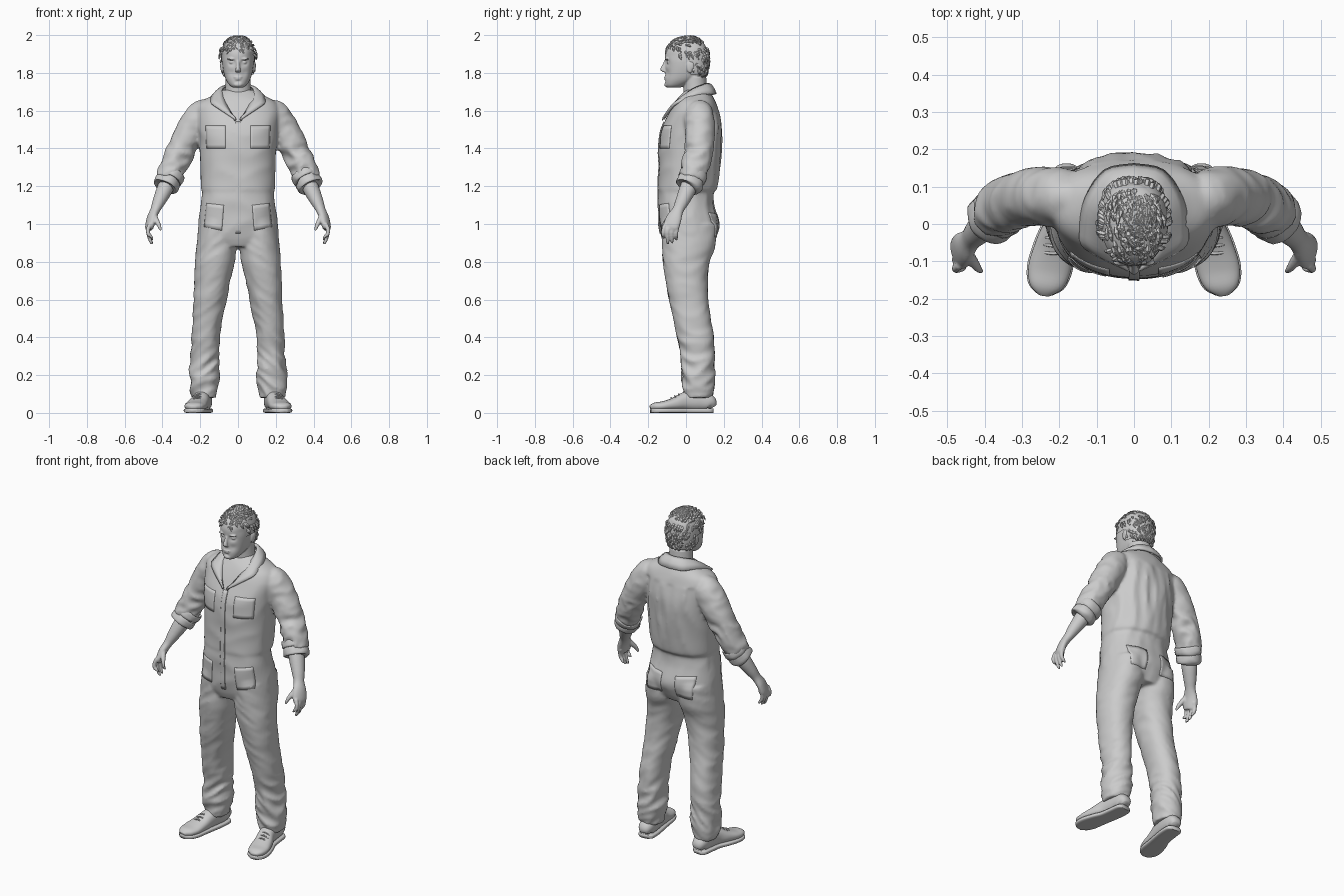
import bpy, bmesh, random
from math import sin, cos, pi, exp
from mathutils import Vector, noise

if "Cube" in bpy.data.objects:
    bpy.data.objects.remove(bpy.data.objects["Cube"])
random.seed(4)

grey = bpy.data.materials.new("plain_grey")
grey.use_nodes = True
grey.diffuse_color = (0.6, 0.6, 0.6, 1)
bsdf = next(n for n in grey.node_tree.nodes if n.type == 'BSDF_PRINCIPLED')
bsdf.inputs["Base Color"].default_value = (0.6, 0.6, 0.6, 1)
bsdf.inputs["Roughness"].default_value = 0.8


def finish(name, bm, voxel=0, relax=0, smooth=True):
    """Turn a bmesh into an object, optionally fused into one skin."""
    bmesh.ops.recalc_face_normals(bm, faces=bm.faces)
    for f in bm.faces:
        f.smooth = smooth
    me = bpy.data.meshes.new(name)
    bm.to_mesh(me)
    bm.free()
    me.materials.append(grey)
    ob = bpy.data.objects.new(name, me)
    bpy.context.scene.collection.objects.link(ob)
    if voxel:
        fuse = ob.modifiers.new("fuse", 'REMESH')
        fuse.mode, fuse.voxel_size, fuse.use_smooth_shade = 'VOXEL', voxel, True
        soft = ob.modifiers.new("soften", 'SMOOTH')
        soft.factor, soft.iterations = 0.5, relax
    return ob


def curve(rows, steps):
    """Catmull-Rom interpolation through rows of numbers."""
    out = []
    for i in range(len(rows) - 1):
        a, b, c, d = (rows[max(0, min(len(rows) - 1, i + k))] for k in (-1, 0, 1, 2))
        for s in range(steps):
            t = s / steps
            out.append([q + 0.5 * t * (r - p + t * (2*p - 5*q + 4*r - s2 + t * (3*(q - r) + s2 - p)))
                        for p, q, r, s2 in zip(a, b, c, d)])
    return out + [list(rows[-1])]


def loft(bm, rows, ref=None, steps=4, n=24, power=2.0, sides=(1,), fold=None):
    """Skin rounded rings; rows hold x, y, z, radius, radius. No ref means level rings."""
    rows = curve(rows, steps)
    for side in sides:
        rings = []
        for i, (x, y, z, ra, rb) in enumerate(rows):
            u, v = Vector((1, 0, 0)), Vector((0, 1, 0))
            if ref:
                t = (Vector(rows[min(i + 1, len(rows) - 1)][:3]) - Vector(rows[max(i - 1, 0)][:3])).normalized()
                u = Vector(ref)
                u = (u - t * u.dot(t)).normalized()
                v = t.cross(u)
            ring = []
            for k in range(n):
                c, s = cos(2 * pi * k / n), sin(2 * pi * k / n)
                m = (abs(c) ** power + abs(s) ** power) ** (-1 / power)
                off = u * c * m * ra + v * s * m * rb
                p = Vector((x, y, z)) + off
                p.x *= side
                if fold:
                    off.x *= side
                    p += off.normalized() * fold(p)
                ring.append(bm.verts.new(p))
            rings.append(ring)
        for a, b in zip(rings, rings[1:]):
            for k in range(n):
                bm.faces.new((a[k], a[(k + 1) % n], b[(k + 1) % n], b[k]))
        bm.faces.new(rings[0])
        bm.faces.new(rings[-1])


def blob(bm, centre, size):
    new = bmesh.ops.create_uvsphere(bm, u_segments=16, v_segments=10, radius=1)["verts"]
    for v in new:
        v.co = Vector(centre) + Vector([a * b for a, b in zip(v.co, size)])


def level(rows):
    """Rows of z, x min, x max, y front, y back."""
    return [((a + b) / 2, (f + k) / 2, z, (b - a) / 2, (k - f) / 2) for z, a, b, f, k in rows]


def ridge(x, y, z):
    return 0.5 - 2 * abs(noise.noise(Vector((x, y, z))))


BOTH = (1, -1)

# Cloth folds: bunched at ankles and elbows, long and upright on the back
def leg_fold(p):
    amp = 0.005 + 0.013 * exp(-((p.z - 0.2) / 0.14) ** 2)
    return amp * ridge(p.x * 7, p.y * 7, p.z * 17 + abs(p.x) * 14)

def arm_fold(p):
    return (0.006 + 0.008 * (p.z < 1.42)) * ridge(p.x * 14, p.y * 9, p.z * 16)

def body_fold(p):
    if p.y > 0.05 and p.z < 1.6:
        return 0.010 * ridge(p.x * 15, 3, p.z * 3.5)
    return 0.005 * ridge(p.x * 6, p.y * 6, p.z * 8)

# Coverall: trunk, legs and sleeves fused into one skin
bm = bmesh.new()
trunk = [(0.88, .19, -.11, .13), (0.93, .212, -.132, .155), (1.0, .210, -.142, .175), (1.1, .197, -.147, .148),
         (1.165, .188, -.143, .142), (1.19, .194, -.145, .162), (1.3, .197, -.143, .178), (1.4, .202, -.143, .187),
         (1.5, .212, -.130, .190), (1.58, .222, -.095, .176), (1.64, .205, -.062, .158), (1.68, .140, -.03, .138),
         (1.71, .085, 0, .118)]
loft(bm, level([(z, -w, w, f, b) for z, w, f, b in trunk]), n=64, steps=6, power=2.3, fold=body_fold)
loft(bm, level([(1.0, .01, .203, -.13, .165), (.88, .003, .219, -.126, .153), (.8, .018, .226, -.122, .125),
                (.7, .04, .231, -.107, .114), (.6, .06, .236, -.09, .117), (.5, .08, .241, -.067, .131),
                (.4, .097, .246, -.047, .146), (.3, .1, .251, -.027, .149), (.2, .1, .256, -.022, .151),
                (.12, .112, .252, -.016, .144), (.08, .118, .247, -.012, .14)]),
     n=40, steps=8, power=2.2, sides=BOTH, fold=leg_fold)
loft(bm, [(.13, .07, 1.60, .05, .06), (.19, .07, 1.575, .078, .08), (.245, .075, 1.50, .078, .08),
          (.297, .068, 1.40, .074, .075), (.345, .048, 1.30, .072, .07), (.372, .028, 1.23, .064, .064)],
     ref=(0, 1, 0), n=32, steps=8, sides=BOTH, fold=arm_fold)
coverall = finish("coverall", bm, 0.009, 3)

# Rolled cuffs
bm = bmesh.new()
for shift, r in ((0, .070), (.038, .067)):
    cx, cy, cz = .352 + shift * .5, .042 - shift * .45, 1.262 - shift
    loft(bm, [(cx - .008, cy + .006, cz + .014, r - .012, r - .012), (cx - .004, cy + .003, cz + .010, r + .001, r),
              (cx + .012, cy - .010, cz - .024, r + .004, r + .002), (cx + .015, cy - .013, cz - .030, r - .012, r - .012)],
         ref=(0, 1, 0), n=28, steps=3, sides=BOTH, fold=lambda p: .006 * ridge(p.x * 16, p.y * 16, p.z * 16))
finish("sleeve_cuffs", bm)

# Collar: one strip from lapel to lapel round the nape
top = [(.008, -.122, 1.55), (.04, -.092, 1.60), (.072, -.04, 1.66), (.084, .03, 1.715), (.058, .095, 1.742), (0, .12, 1.748)]
low = [(.022, -.125, 1.555), (.132, -.068, 1.632), (.146, -.012, 1.66), (.132, .07, 1.688), (.08, .146, 1.69), (0, .163, 1.69)]
bm = bmesh.new()
for side in BOTH:
    lines = []
    for w in (0, .35, .7, 1):
        line = curve([Vector(a).lerp(Vector(b), w) + Vector((0, 0, .014 * sin(pi * w))) for a, b in zip(top, low)], 4)
        lines.append([bm.verts.new((x * side, y, z)) for x, y, z in line])
    for a, b in zip(lines, lines[1:]):
        for k in range(len(a) - 1):
            bm.faces.new((a[k], a[k + 1], b[k + 1], b[k]))
bmesh.ops.remove_doubles(bm, verts=bm.verts, dist=0.0005)
collar = finish("collar", bm)
collar.modifiers.new("thickness", 'SOLIDIFY').thickness = 0.012


# Sewn plates laid on the cloth
def patch(name, corners, back=False, thick=0.009):
    a, b, c, d = (Vector((x, 0.4 if back else -0.4, z)) for x, z in corners)
    bm = bmesh.new()
    nx, nz = 8, max(6, int((d - a).length / 0.02))
    grid = [[bm.verts.new(a.lerp(b, i / nx).lerp(d.lerp(c, i / nx), j / nz)) for i in range(nx + 1)]
            for j in range(nz + 1)]
    for j in range(nz):
        for i in range(nx):
            bm.faces.new((grid[j][i], grid[j][i + 1], grid[j + 1][i + 1], grid[j + 1][i]))
    ob = finish(name, bm)
    lay = ob.modifiers.new("lay_on", 'SHRINKWRAP')
    lay.target, lay.wrap_method, lay.use_project_y = coverall, 'PROJECT', True
    lay.use_positive_direction, lay.use_negative_direction = not back, back
    body = ob.modifiers.new("thickness", 'SOLIDIFY')
    body.thickness, body.offset = thick, 0

patch("front_placket", [(-.014, .95), (.014, .95), (.014, 1.54), (-.014, 1.54)])
for side, word in ((1, "left"), (-1, "right")):
    for part, pts, back in (("chest_pocket", [(.065, 1.40), (.165, 1.40), (.17, 1.52), (.065, 1.52)], False),
                            ("hip_pocket", [(.085, .965), (.178, .985), (.165, 1.11), (.075, 1.10)], False),
                            ("seat_pocket", [(.05, .93), (.15, .93), (.155, 1.06), (.045, 1.05)], True)):
        patch(word + "_" + part, [(x * side, z) for x, z in pts], back, 0.006)

# Forearms and hands
bm = bmesh.new()
loft(bm, [(.35, .04, 1.27, .04, .04), (.385, .012, 1.19, .045, .043), (.418, -.02, 1.12, .037, .034),
          (.438, -.042, 1.075, .031, .025), (.456, -.062, 1.035, .042, .023), (.467, -.078, .99, .045, .021),
          (.468, -.084, .97, .036, .016)], ref=(0.3, 1, 0), n=20, sides=BOTH)
for k, drop in enumerate((.955, .925, .93, .945)):
    y = -.118 + k * .023
    loft(bm, [(.466, y + .008, 1.0, .011, .011), (.476, y, .972, .0115, .0115), (.474, y - .003, .945, .0105, .0105),
              (.462, y - .002, drop - .018, .009, .009), (.452, y, drop - .032, .005, .005)],
         ref=(0, 1, 0), n=10, sides=BOTH)
loft(bm, [(.448, -.07, 1.055, .014, .014), (.432, -.098, 1.02, .015, .014), (.418, -.118, .992, .011, .011),
          (.408, -.127, .965, .006, .006)], ref=(0, 1, 0), n=10, sides=BOTH)
finish("hands", bm, 0.005, 2)

# Head and neck with sculpted face
bm = bmesh.new()
face = [(1.722, .028, -.100, -.03), (1.735, .045, -.109, 0), (1.76, .062, -.111, .05), (1.79, .073, -.110, .088),
        (1.83, .081, -.109, .105), (1.87, .084, -.112, .112), (1.91, .084, -.110, .112), (1.95, .075, -.092, .1),
        (1.975, .05, -.06, .07)]
loft(bm, level([(z, -w, w, f, b) for z, w, f, b in face]), n=72, steps=6, power=2.25)
dents = [(.034, 1.856, .016, .015), (.034, 1.80, .018, .006), (0, 1.752, .011, .006), (.072, 1.895, .02, .005)]
for v in bm.verts:
    if v.co.y < -.02:
        for x, z, r, depth in dents:
            v.co.y += depth * exp(-((abs(v.co.x) - x) ** 2 + (v.co.z - z) ** 2) / r ** 2)
loft(bm, [(0, .055, 1.62, .08, .07), (0, .05, 1.70, .069, .063), (0, .045, 1.78, .066, .062)], n=32)
loft(bm, [(0, -.103, 1.872, .009, .008), (0, -.113, 1.845, .009, .011), (0, -.122, 1.82, .013, .014),
          (0, -.118, 1.808, .015, .010), (0, -.108, 1.803, .008, .006)], n=16)
blob(bm, (0, -.107, 1.777), (.024, .010, .005))
blob(bm, (0, -.106, 1.767), (.020, .010, .005))
blob(bm, (0, -.102, 1.738), (.024, .013, .013))
for s in BOTH:
    blob(bm, (s * .033, -.092, 1.856), (.014, .011, .009))
    blob(bm, (s * .034, -.102, 1.874), (.024, .011, .006))
    blob(bm, (s * .084, .022, 1.83), (.009, .019, .031))
    blob(bm, (s * .089, .029, 1.838), (.006, .014, .022))
finish("head", bm, 0.0042, 2)

# Hair: rounded cap trimmed at the hairline, covered with combed locks
def hairline(y):
    return 1.918 if y < -.045 else 1.865 if y < 0.03 else 1.79

def scalp(a, b):
    d = Vector((cos(a) * cos(b), sin(a) * cos(b), sin(b)))
    m = sum(abs(c) ** 2.5 for c in d) ** -0.4
    return Vector((d.x * .091 * m, .007 + d.y * .112 * m, 1.86 + d.z * .128 * m)), d

bm = bmesh.new()
bmesh.ops.create_uvsphere(bm, u_segments=40, v_segments=24, radius=1)
for v in bm.verts:
    m = sum(abs(c) ** 2.5 for c in v.co) ** -0.4
    v.co = (v.co.x * .091 * m, .007 + v.co.y * .112 * m, 1.86 + v.co.z * .128 * m)
bmesh.ops.delete(bm, geom=[f for f in bm.faces if f.calc_center_median().z < hairline(f.calc_center_median().y)],
                 context='FACES')
finish("hair_cap", bm)

bm = bmesh.new()
count = 0
while count < 330:
    p, d = scalp(random.uniform(0, 2 * pi), random.uniform(-.6, 1.5))
    if p.z < hairline(p.y) + .012:
        continue
    comb = Vector((random.uniform(-.2, .6), -1, .15)) if d.z > .6 else Vector((0, .5, -1))
    comb = (comb - d * comb.dot(d)).normalized()
    long = random.uniform(.024, .042)
    rows = [(*(p - d * .006), .006, .005), (*(p + comb * long * .5 + d * .004), .008, .005),
            (*(p + comb * long - d * .002), .001, .001)]
    loft(bm, rows, ref=comb.cross(d), steps=2, n=5)
    count += 1
for v in bm.verts:
    v.co.z = min(v.co.z, 2.0)
finish("hair_locks", bm, smooth=False)

# Shoes and soles, toes turned out
foot = [(.178, .143, .025, .05), (.18, .125, .042, .095), (.184, .07, .046, .12), (.195, 0, .046, .112),
        (.212, -.06, .053, .082), (.226, -.12, .057, .062), (.236, -.165, .045, .054), (.240, -.188, .018, .038)]
for name, grow, height in (("shoes", 0, 1), ("soles", .004, 0)):
    bm = bmesh.new()
    rows = [(x, y, (.012 + h) / 2, w, (h - .012) / 2) if height else (x, y, .012, w + grow, .012)
            for x, y, w, h in foot]
    loft(bm, rows, ref=(1, 0, 0), n=28, steps=5, power=2.4 if height else 5, sides=BOTH)
    finish(name, bm)

# Laces across the instep
bm = bmesh.new()
for y, z in ((-.035, .1), (-.055, .09), (-.075, .081)):
    x = .207 - (y + .04) * .25
    loft(bm, [(x - .03, y, z - .014, .004, .004), (x, y - .004, z, .004, .004), (x + .03, y, z - .014, .004, .004)],
         ref=(0, 1, 0), n=8, sides=BOTH)
finish("shoe_laces", bm)
